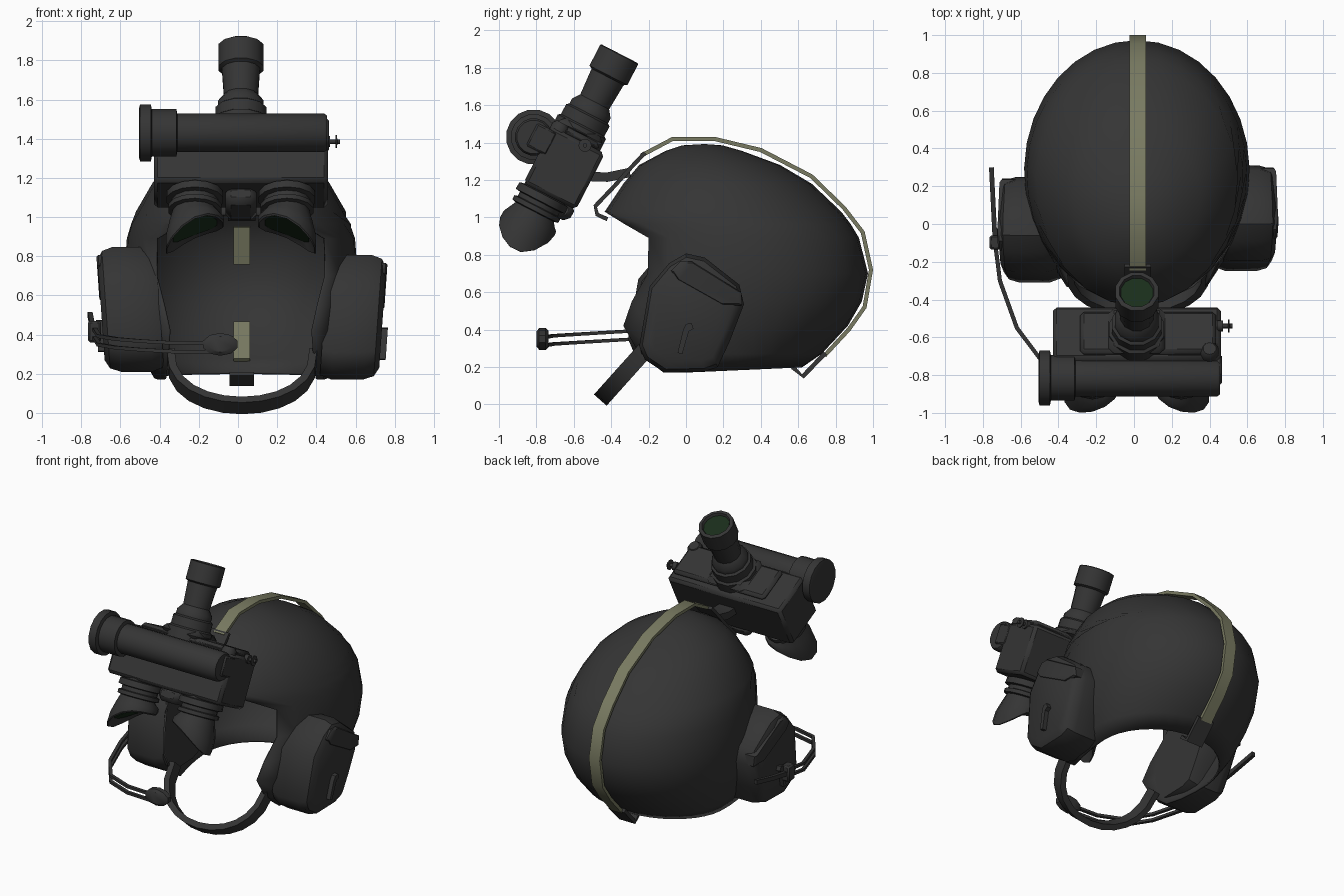
import bpy, bmesh, math
from mathutils import Vector as V, Matrix as M

if "Cube" in bpy.data.objects:
    bpy.data.objects.remove(bpy.data.objects["Cube"])

def mat(name, c):
    m = bpy.data.materials.new(name)
    m.diffuse_color = (*c, 1)
    m.use_nodes = True
    m.node_tree.nodes["Principled BSDF"].inputs["Base Color"].default_value = m.diffuse_color
    return m

DARK = mat("charcoal", (0.035, 0.035, 0.035))
OLIVE = mat("olive_webbing", (0.19, 0.195, 0.12))
GREEN = mat("green_lens", (0.010, 0.027, 0.011))
CX = 0.015

def finish(name, bm, m=DARK, bevel=0.0, angle=38):
    bmesh.ops.remove_doubles(bm, verts=bm.verts, dist=1e-5)
    bmesh.ops.recalc_face_normals(bm, faces=bm.faces)
    me = bpy.data.meshes.new(name)
    bm.to_mesh(me)
    bm.free()
    ob = bpy.data.objects.new(name, me)
    bpy.context.collection.objects.link(ob)
    me.materials.append(m)
    if bevel:
        b = ob.modifiers.new("bevel", 'BEVEL')
        b.width, b.segments = bevel, 1
    bpy.ops.object.select_all(action='DESELECT')
    ob.select_set(True)
    bpy.context.view_layer.objects.active = ob
    bpy.ops.object.shade_smooth_by_angle(angle=math.radians(angle))
    return ob

def loft(bm, rings, caps=True, closed=True):
    vr = [[bm.verts.new(p) for p in r] for r in rings]
    n = len(vr[0])
    for a, b in zip(vr, vr[1:]):
        for i in range(n if closed else n - 1):
            j = (i + 1) % n
            bm.faces.new((a[i], a[j], b[j], b[i]))
    if caps:
        bm.faces.new(vr[0])
        bm.faces.new(vr[-1])

def lathe(name, mx, prof, n=12, m=DARK, slant=None):
    """Turned part around the local z axis, profile of (z, r)."""
    rings = []
    for z, r in prof:
        ring = []
        for i in range(n):
            a = 2 * math.pi * (i + 0.5) / n
            p = V((r * math.cos(a), r * math.sin(a), z))
            if slant:
                p.z -= slant(p.x, p.y, z)
            ring.append(mx @ p)
        rings.append(ring)
    bm = bmesh.new()
    loft(bm, rings)
    return finish(name, bm, m)

def ribbon(name, pts, wdir, width, thick, m=DARK):
    """Rectangular band swept along a path; wdir is the width direction."""
    pts, w = [V(p) for p in pts], V(wdir).normalized()
    rings = []
    for i, p in enumerate(pts):
        t = (pts[min(i + 1, len(pts) - 1)] - pts[max(i - 1, 0)]).normalized()
        n = t.cross(w).normalized()
        rings.append([p + w * width / 2 * a + n * thick / 2 * b
                      for a, b in ((1, 1), (-1, 1), (-1, -1), (1, -1))])
    bm = bmesh.new()
    loft(bm, rings)
    return finish(name, bm, m)

def box(name, mx, lo, hi, bevel=0.0):
    bm = bmesh.new()
    lo, hi = V(lo), V(hi)
    s = hi - lo
    bmesh.ops.create_cube(bm, size=1, matrix=mx @ M.Translation((lo + hi) / 2) @ M.Diagonal((*s, 1)))
    return finish(name, bm, DARK, bevel)

# helmet shell: rows of (z, front, back, half width, centre y, front cut)
rows = [(.17, -.50, .62, .445, .22, -.12), (.27, -.52, .725, .497, .24, -.25), (.42, -.54, .865, .553, .26, -.335),
        (.55, -.50, .94, .583, .28, -.29), (.70, -.43, .973, .597, .28, -.205), (.89, -.43, .925, .583, .27, -.20),
        (.965, -.44, .88, .562, .255, -.33), (1.03, -.435, .83, .535, .24, None), (1.18, -.335, .672, .448, .2, None),
        (1.28, -.25, .503, .337, .15, None), (1.355, -.11, .30, .19, .11, None), (1.385, -.02, .195, .09, .1, None),
        (1.392, .1, .1, 0, .1, None)]
rings, N = [], 24
for z, yf, yb, w, yc, cut in rows:
    lim = math.pi if cut is None else math.acos(-(yc - cut) / (yc - yf))
    ring = []
    for i in range(N + 1):
        a = lim * (2 * i / N - 1)
        c = math.cos(a)
        y = yc + c * ((yb - yc) if c > 0 else (yc - yf))
        ring.append((CX + w * math.sin(a), y, z + (.045 * max(0, y) if z < .2 else 0)))
    rings.append(ring)
bm = bmesh.new()
loft(bm, rings, caps=False, closed=False)
bmesh.ops.dissolve_degenerate(bm, edges=bm.edges, dist=1e-5)
shell = finish("helmet_shell", bm)
sol = shell.modifiers.new("thickness", 'SOLIDIFY')
sol.thickness, sol.offset = 0.012, -1

# webbing strap over the crown, inner strap patches, front bracket and rear clip
def centre(pts, dx=CX + .005):
    return [(dx, y, z) for y, z in pts]
X = (1, 0, 0)
ribbon("crown_strap", centre([(-.24, 1.33), (-.07, 1.42), (.15, 1.42), (.4, 1.36), (.67, 1.22), (.845, 1.05),
                              (.945, .92), (.989, .72), (.955, .52), (.87, .4), (.74, .26)]), X, .085, .022, OLIVE)
ribbon("inner_strap_upper", centre([(.868, .95), (.935, .76)]), X, .085, .02, OLIVE)
ribbon("inner_strap_lower", centre([(.865, .46), (.685, .27)]), X, .085, .02, OLIVE)
ribbon("rear_clip", centre([(.745, .275), (.625, .15), (.57, .2)]), X, .125, .025)
ribbon("front_bracket", centre([(-.22, 1.345), (-.3, 1.26), (-.38, 1.17), (-.485, 1.06), (-.475, 1.015), (-.42, .99)]),
       X, .14, .022)
ribbon("mount_arm", centre([(-.56, 1.22), (-.42, 1.215), (-.3, 1.24)]), X, .12, .05)

# ear cups: outline in y,z lofted outward
outline = [(-.25, .31), (-.195, .63), (-.09, .755), (0, .807), (.1, .785), (.285, .64), (.31, .535), (.235, .34),
           (.17, .2), (.1, .175), (-.115, .17), (-.22, .24)]
def side_part(name, pts, levels, left):
    c = sum((V(p) for p in pts), V((0, 0))) / len(pts)
    rings = []
    for x, s in levels:
        ring = []
        for p in pts:
            q = c + (V(p) - c) * s
            xx = x + .07 * (q.y - .5)
            ring.append((.04 - xx, q.x - .06, q.y + .04) if left else (xx, q.x, q.y))
        rings.append(ring)
    bm = bmesh.new()
    loft(bm, rings)
    finish(name, bm)
for left in (False, True):
    tag = "left_" if left else "right_"
    side_part(tag + "ear_cup", outline, [(.44, .92), (.5, 1), (.66, 1), (.715, .94), (.74, .8)], left)
    side_part(tag + "ear_cup_ridge", [(-.08, .715), (-.03, .765), (.03, .765), (.295, .6), (.3, .53), (.2, .53),
                                      (-.05, .67)], [(.66, 1), (.735, 1), (.745, .92)], left)
    side_part(tag + "ear_cup_lever", [(-.015, .4), (.0, .43), (.03, .435), (.04, .405), (.015, .39), (-.02, .27),
                                      (-.045, .275)], [(.72, 1), (.77, 1)], left)

# chin strap: a half loop hanging forward and down
pts = []
for i in range(13):
    a = math.pi * i / 12
    d = math.sin(a) ** .8
    pts.append((.02 - .365 * math.cos(a), -.21 - .235 * d, .3 - .262 * d))
ribbon("chin_strap", pts, (0, -.75, .66), .09, .04)

# twin rod microphone boom
boom = [(-.71, -.3, .37), (-.62, -.55, .355), (-.5, -.71, .345), (-.33, -.765, .335), (-.12, -.775, .335)]
for dz in (-.022, .022):
    ribbon("boom_rod", [(-.735, -.1, .41 + dz)] + [(x, y, z + dz) for x, y, z in boom], (0, 0, 1), .018, .022)
ribbon("boom_tail", [(-.755, .3, .5), (-.745, .1, .45), (-.735, -.1, .41)], (0, 0, 1), .03, .025)
box("boom_pivot", M.Identity(4), (-.765, -.135, .36), (-.7, -.06, .47), .01)
lathe("microphone", M.Translation((-.09, -.735, .35)) @ M.Rotation(math.pi / 2, 4, 'X') @ M.Diagonal((1.6, 1, 1, 1)),
      [(0, .045), (.015, .058), (.05, .058), (.065, .04)], 10)

# night vision unit, built in its tilted frame (local z runs up the objective tube)
G = M.Translation((CX, -.355, 1.875)) @ M.Rotation(math.radians(-27.3), 4, 'X')
lathe("objective_tube", G, [(-.52, .15), (-.44, .15), (-.43, .135), (-.37, .135), (-.36, .12), (-.33, .12), (-.29, .09),
                            (-.14, .1), (-.13, .118), (-.005, .118), (0, .11), (0, .095), (-.025, .085)], 12)
lathe("objective_lens", G, [(-.028, .09), (-.018, .088)], 12, GREEN)
box("goggle_body", G, (-.445, -.14, -.85), (.445, .175, -.51), .02)
box("goggle_top_plate", G, (-.3, -.12, -.52), (.42, .13, -.475), .02)
box("goggle_collar", G, (-.15, -.13, -.5), (.15, .14, -.44), .03)
box("nose_bridge", G, (-.08, -.06, -.93), (.08, .17, -.83), .03)

# eyepieces with slanted, side-flapped rubber cups
for s, tag in ((-1, "left_"), (1, "right_")):
    mx = G @ M.Translation((s * .235, -.015, 0))
    def slant(x, y, z, s=s):
        return (.52 * s * x - (3.6 if y > 0 else 1.8) * y * y + .01) * max(0, min(1, (-z - .96) / .13))
    lathe(tag + "eyecup", mx, [(-.8, .11), (-.85, .12), (-.855, .145), (-.895, .148), (-.9, .12), (-.925, .12),
                               (-.93, .138), (-.955, .138), (-.96, .115), (-1.0, .132), (-1.05, .15), (-1.1, .152),
                               (-1.105, .145), (-1.06, .115)], 14, DARK, slant)
    lathe(tag + "eye_lens", mx, [(-1.058, .116), (-1.067, .116)], 14, GREEN, slant)

# horizontal battery tube and knobs
side = M.Translation((0, -.815, 1.43)) @ M.Rotation(math.pi / 2, 4, 'Y')
lathe("battery_tube", side, [(-.505, .13), (-.5, .148), (-.445, .148), (-.44, .123), (-.315, .123), (-.31, .1),
                             (.44, .1), (.455, .09)], 16)
box("tube_saddle", G, (-.3, -.22, -.665), (.45, -.1, -.53), .01)
screw = M.Translation((0, -.54, 1.385)) @ M.Rotation(math.pi / 2, 4, 'Y')
lathe("side_screw", screw, [(.44, .03), (.47, .03), (.471, .012), (.498, .012), (.499, .035), (.506, .035),
                            (.507, .012), (.522, .012)], 10)
lathe("top_knob", G @ M.Translation((.385, -.1, 0)), [(-.53, .05), (-.49, .05), (-.47, .035)], 10)
